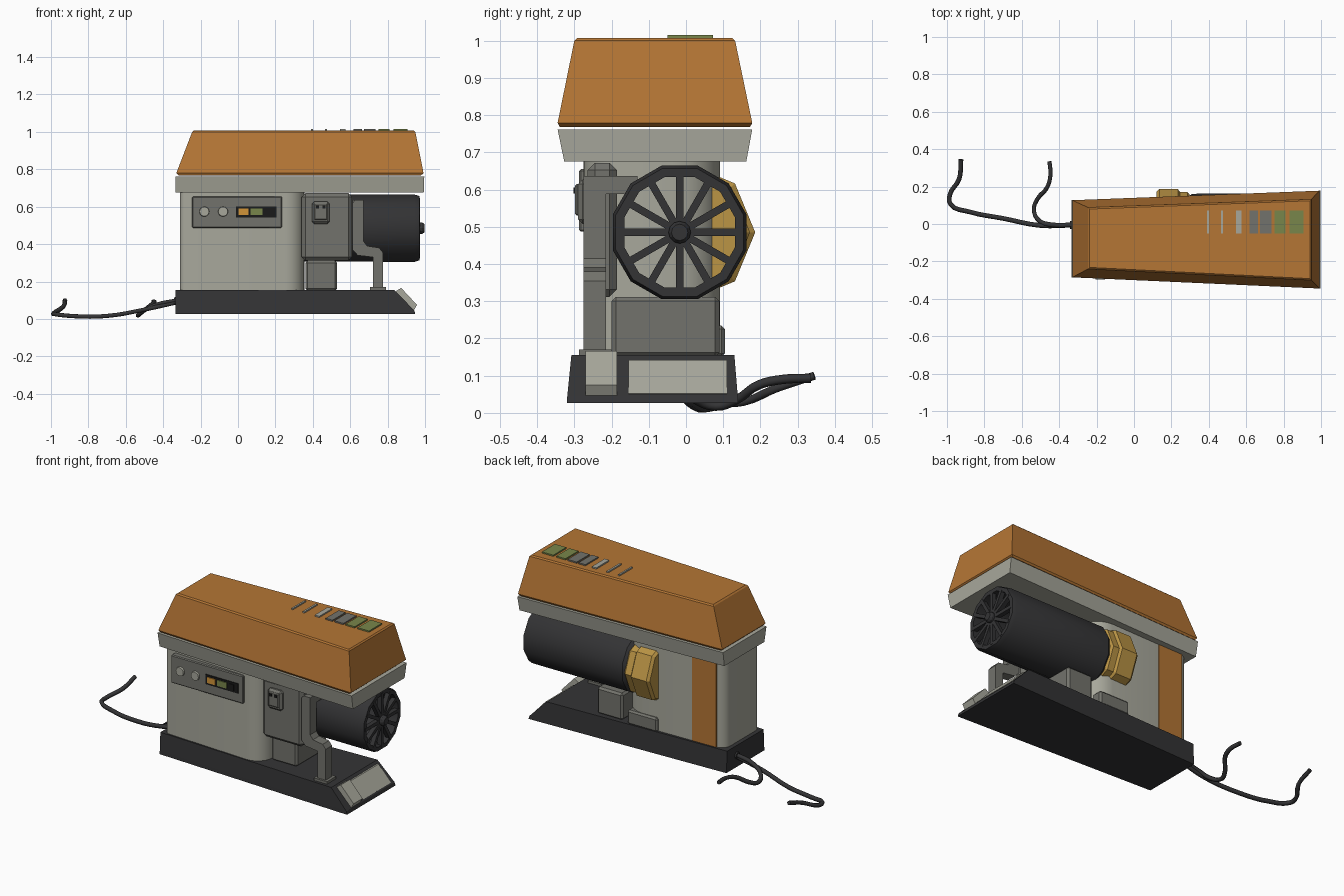
import bpy, bmesh, math
from mathutils import Vector, Matrix

if "Cube" in bpy.data.objects:
    bpy.data.objects.remove(bpy.data.objects["Cube"])


def mat(name, r, g, b):
    m = bpy.data.materials.new(name)
    m.diffuse_color = (r, g, b, 1)
    m.use_nodes = True
    m.node_tree.nodes["Principled BSDF"].inputs["Base Color"].default_value = m.diffuse_color
    return m


ORANGE = mat("orange_paint", .46, .18, .035)
LIGHT = mat("light_grey", .39, .39, .33)
MID = mat("mid_grey", .17, .17, .15)
DARK = mat("charcoal", .034, .034, .036)
BRASS = mat("brass", .50, .30, .06)
GREEN = mat("olive_green", .19, .24, .07)
BLACK = mat("black", .01, .01, .01)
AMBER = mat("amber", .65, .30, .04)


def stack(name, rings, material, closed=False, smooth=False):
    """Bridge successive loops of points; cap the ends unless closed."""
    bm = bmesh.new()
    vs = [[bm.verts.new(p) for p in r] for r in rings]
    n, k = len(vs[0]), len(vs)
    for i in range(k if closed else k - 1):
        a, b = vs[i], vs[(i + 1) % k]
        for j in range(n):
            bm.faces.new((a[j], a[(j + 1) % n], b[(j + 1) % n], b[j]))
    if not closed:
        bm.faces.new(vs[0])
        bm.faces.new(vs[-1])
    bmesh.ops.recalc_face_normals(bm, faces=bm.faces)
    me = bpy.data.meshes.new(name)
    bm.to_mesh(me)
    bm.free()
    me.materials.append(material)
    ob = bpy.data.objects.new(name, me)
    bpy.context.collection.objects.link(ob)
    if smooth:
        bpy.ops.object.select_all(action='DESELECT')
        ob.select_set(True)
        bpy.context.view_layer.objects.active = ob
        bpy.ops.object.shade_smooth_by_angle(angle=math.radians(35))
    return ob


def plan(x0, x1, yl, yr, z, inset=0):
    """Tapered four-sided plan: yl and yr are the y ranges at the two ends."""
    i = inset
    return [(x0 + i, yl[0] + i, z), (x1 - i, yr[0] + i, z),
            (x1 - i, yr[1] - i, z), (x0 + i, yl[1] - i, z)]


def box(name, x, y, z, material, bevel=0):
    ob = stack(name, [plan(x[0], x[1], y, y, h) for h in z], material)
    if bevel:
        m = ob.modifiers.new("bevel", 'BEVEL')
        m.width, m.segments = bevel, 1
    return ob


def side_profile(name, pts, y, material):
    return stack(name, [[(p[0], yy, p[1]) for p in pts] for yy in y], material)


def lathe_x(name, prof, cy, cz, n, off, material, closed=False, smooth=False):
    """Loops of n points around the x axis from (x, radius) pairs."""
    rings = [[(x, cy + r * math.cos(off + j * math.tau / n),
               cz + r * math.sin(off + j * math.tau / n)) for j in range(n)] for x, r in prof]
    return stack(name, rings, material, closed, smooth)


# Roof cover and the tray beneath it
bl, br = (-.285, .127), (-.345, .178)
tl, tr = (-.24, .088), (-.30, .132)
stack("roof_cover", [plan(-.325, .985, bl, br, .768, .006), plan(-.33, .992, bl, br, .779),
                     plan(-.245, .948, tl, tr, 1.0), plan(-.245, .948, tl, tr, 1.007, .008)], ORANGE)
stack("roof_tray", [plan(-.333, .993, (-.268, .112), (-.327, .162), .675),
                    plan(-.335, .996, bl, br, .762)], LIGHT)

# Buttons along the roof
for i, (x, w, m) in enumerate([(.395, .01, LIGHT), (.47, .012, LIGHT), (.56, .03, LIGHT), (.64, .045, MID),
                               (.705, .06, MID), (.78, .06, GREEN), (.868, .075, GREEN)]):
    box(f"roof_button_{i}", (x - w / 2, x + w / 2), (-.05, .073), (1.003, 1.015), m)

# Tapered base with sloped end
stack("base", [plan(-.335, .948, (-.265, .095), (-.32, .14), .026),
               plan(-.335, .943, (-.264, .094), (-.319, .139), .045),
               plan(-.335, .835, (-.258, .088), (-.308, .13), .155)], DARK)
slope = [(.932, .046), (.939, .052), (.857, .142), (.847, .142)]
side_profile("slope_plate", slope, (-.155, .11), LIGHT)
side_profile("foot_pedal", [(.84, .12), (.84, .145), (.872, .166), (.957, .075), (.94, .045)],
             (-.27, -.185), LIGHT)


# Main cabinet with rounded corners
def cabinet(z):
    pts = []
    for x, y, r, a in [(-.31, -.25, .03, 180), (.355, -.276, .1, 270), (.355, .092, .13, 0), (-.31, .08, .06, 90)]:
        cx = x + r if x < 0 else x - r
        cy = y + r if y < 0 else y - r
        for k in range(7):
            t = math.radians(a + 15 * k)
            pts.append((cx + r * math.cos(t), cy + r * math.sin(t), z))
    return pts


stack("cabinet", [cabinet(.15), cabinet(.68)], LIGHT, smooth=True)
stack("rear_stripe", [plan(-.26, -.10, (.07, .085), (.07, .088), z) for z in (.157, .673)], ORANGE)

# Control panel, knobs and display
box("control_panel", (-.245, .235), (-.287, -.24), (.487, .655), MID, .005)
for i, x in enumerate((-.18, -.08)):
    stack(f"knob_{i}", [[(x + r * math.cos(k * math.tau / 16), y, .574 + r * math.sin(k * math.tau / 16))
                         for k in range(16)] for y, r in ((-.28, .028), (-.298, .025))], LIGHT)
box("display_plate", (-.012, .205), (-.291, -.28), (.543, .602), BLACK)
for n, x0, x1, m in (("amber", .002, .055, AMBER), ("green", .068, .13, GREEN), ("black", .145, .178, BLACK)):
    box(f"display_{n}", (x0, x1), (-.296, -.285), (.555, .59), m)

# Side housing, switch and pedestals
box("side_housing", (.34, .61), (-.265, -.185), (.312, .672), MID, .02)
box("switch_box", (.395, .49), (-.29, -.255), (.508, .627), MID, .012)
box("switch_plate", (.408, .477), (-.298, -.285), (.53, .615), MID, .005)
for i, x in enumerate((.425, .46)):
    box(f"switch_button_{i}", (x - .008, x + .008), (-.302, -.295), (.59, .606), BLACK)
box("motor_pedestal", (.36, .53), (-.20, .09), (.15, .312), MID, .012)
box("ring_pedestal", (.12, .32), (-.02, .105), (.15, .235), MID, .01)

# Square cranked pipe
side_profile("pipe", [(.613, .62), (.628, .637), (.672, .637), (.672, .415), (.69, .39), (.755, .38), (.775, .355),
                      (.775, .16), (.722, .16), (.722, .33), (.64, .34), (.613, .37)], (-.275, -.215), MID)
box("pipe_arm", (.613, .672), (-.23, -.13), (.588, .637), MID)
box("pipe_flange", (.705, .792), (-.287, -.20), (.15, .17), MID)

# Brass octagonal ring at the motor root
lathe_x("brass_ring", [(.12, .172), (.135, .186), (.235, .186), (.245, .172), (.285, .172), (.297, .16)],
        0, .485, 8, 0, BRASS)

# Motor tube, open at the fan end
MY, MZ = -.017, .485
lathe_x("motor_tube", [(.29, .168), (.31, .185), (.945, .186), (.97, .178), (.97, .154), (.29, .154)],
        MY, MZ, 12, math.radians(15), DARK, closed=True, smooth=True)
lathe_x("fan_hub", [(.94, .03), (.985, .03), (.998, .022)], MY, MZ, 12, 0, DARK)
for i in range(12):
    ob = box(f"fan_spoke_{i}", (.945, .972), (.02, .162), (-.01, .01), DARK)
    ob.data.transform(Matrix.Translation((0, MY, MZ)) @ Matrix.Rotation(i * math.tau / 12, 4, 'X'))


# Power cords trailing from the left end
def cord(name, pts):
    cu = bpy.data.curves.new(name, 'CURVE')
    cu.dimensions = '3D'
    cu.bevel_depth, cu.bevel_resolution, cu.resolution_u = .0125, 1, 4
    cu.use_fill_caps = True
    sp = cu.splines.new('BEZIER')
    sp.bezier_points.add(len(pts) - 1)
    for b, p in zip(sp.bezier_points, pts):
        b.co = p
        b.handle_left_type = b.handle_right_type = 'AUTO'
    cu.materials.append(DARK)
    ob = bpy.data.objects.new(name, cu)
    bpy.context.collection.objects.link(ob)


cord("long_cord", [(-.32, -.006, .09), (-.5, -.008, .05), (-.7, .03, .016), (-.88, .065, .015),
                   (-.98, .105, .026), (-.985, .155, .03), (-.935, .24, .065), (-.925, .345, .10)])
cord("short_cord", [(-.32, -.004, .1), (-.44, -.004, .075), (-.51, .02, .04), (-.535, .08, .018),
                    (-.515, .135, .035), (-.465, .195, .075), (-.447, .26, .09), (-.452, .335, .093)])
lathe_x("cord_gland", [(-.343, .02), (-.32, .026)], -.005, .095, 10, 0, DARK)
